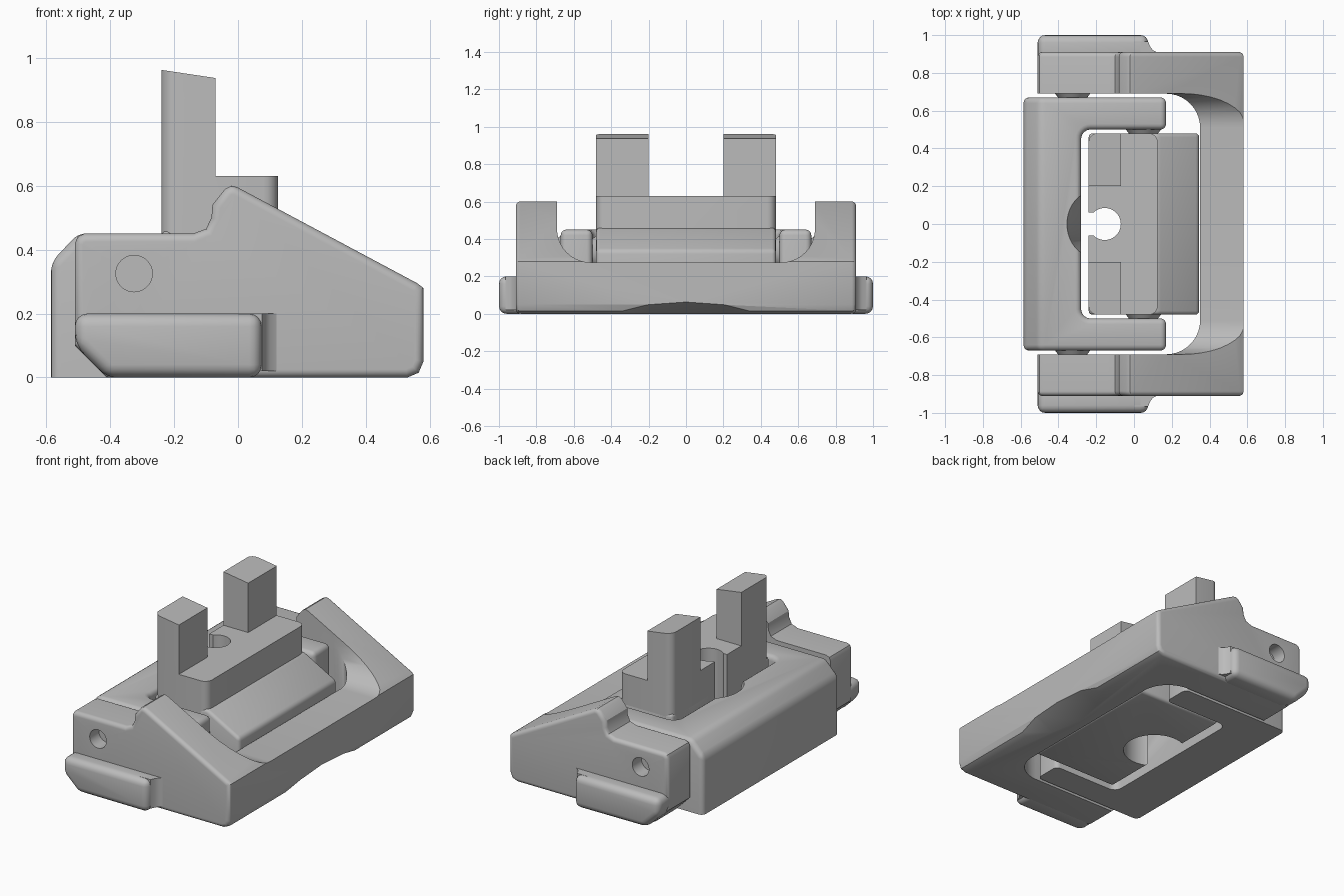
import bpy, bmesh, math
from mathutils import Matrix

if "Cube" in bpy.data.objects:
    bpy.data.objects.remove(bpy.data.objects["Cube"], do_unlink=True)

grey = bpy.data.materials.new("plain_grey")
grey.use_nodes = True
COLOUR = (0.5, 0.5, 0.5, 1)
grey.diffuse_color = COLOUR
grey.node_tree.nodes["Principled BSDF"].inputs["Base Color"].default_value = COLOUR


def make(name, bm):
    bmesh.ops.recalc_face_normals(bm, faces=bm.faces)
    mesh = bpy.data.meshes.new(name)
    bm.to_mesh(mesh)
    bm.free()
    mesh.materials.append(grey)
    ob = bpy.data.objects.new(name, mesh)
    bpy.context.collection.objects.link(ob)
    return ob


def prism(name, points, axis, low, high):
    """Extrude an outline: (x, z) along y, or (x, y) along z."""
    bm = bmesh.new()
    place = (lambda a, b: (a, low, b)) if axis == "y" else (lambda a, b: (a, b, low))
    face = bm.faces.new([bm.verts.new(place(a, b)) for a, b in points])
    new = bmesh.ops.extrude_face_region(bm, geom=[face])["geom"]
    step = (0, high - low, 0) if axis == "y" else (0, 0, high - low)
    bmesh.ops.translate(bm, verts=[v for v in new if isinstance(v, bmesh.types.BMVert)], vec=step)
    return make(name, bm)


def box(name, x, y, z):
    return prism(name, [(x[0], y[0]), (x[1], y[0]), (x[1], y[1]), (x[0], y[1])], "z", *z)


def cone(name, r1, r2, depth, matrix):
    bm = bmesh.new()
    bmesh.ops.create_cone(bm, cap_ends=True, segments=48, radius1=r1, radius2=r2,
                          depth=depth, matrix=matrix)
    return make(name, bm)


def apply(ob, mod):
    bpy.context.view_layer.objects.active = ob
    bpy.ops.object.modifier_apply(modifier=mod.name)


def bevel(ob, width, segments=4, angle=25):
    mod = ob.modifiers.new("round", "BEVEL")
    mod.width, mod.segments = width, segments
    mod.limit_method, mod.angle_limit = "ANGLE", math.radians(angle)
    apply(ob, mod)
    return ob


def round_edges(ob, width, rule, segments=6):
    """Round only the edges whose two end points satisfy the rule."""
    bm = bmesh.new()
    bm.from_mesh(ob.data)
    edges = [e for e in bm.edges if rule(e.verts[0].co, e.verts[1].co)]
    bmesh.ops.bevel(bm, geom=edges, offset=width, segments=segments, profile=0.5, affect="EDGES")
    bm.to_mesh(ob.data)
    bm.free()
    return ob


def cut(ob, cutter):
    mod = ob.modifiers.new("cut", "BOOLEAN")
    mod.operation, mod.solver, mod.object = "DIFFERENCE", "EXACT", cutter
    bpy.context.view_layer.update()
    apply(ob, mod)
    bpy.data.objects.remove(cutter, do_unlink=True)


def smooth(ob):
    bpy.ops.object.select_all(action="DESELECT")
    ob.select_set(True)
    bpy.context.view_layer.objects.active = ob
    bpy.ops.object.shade_smooth_by_angle(angle=math.radians(32))


def upright(a, b):
    return abs(a.z - b.z) > 0.05 and abs(a.x - b.x) + abs(a.y - b.y) < 0.001


def along_y(y, x, z):
    return Matrix.Translation((x, y, z)) @ Matrix.Rotation(math.radians(90), 4, "X")


parts = []

# Outer frame: two wedge arms joined by a low crossbar
frame = prism("outer_frame", [(-0.41, 0), (0.53, 0), (0.565, 0.015), (0.58, 0.05), (0.58, 0.28),
                              (0.56, 0.295), (0, 0.594), (-0.02, 0.6), (-0.04, 0.59),
                              (-0.08, 0.54), (-0.083, 0.5), (-0.1, 0.465), (-0.14, 0.45),
                              (-0.48, 0.45), (-0.501, 0.441), (-0.51, 0.42), (-0.51, 0.1)],
              "y", -0.91, 0.91)
round_edges(frame, 0.025, lambda a, b: abs(a.y - b.y) < 0.001)
opening = box("opening_cutter", (-1, 0.35), (-0.69, 0.69), (-1, 2))
cut(frame, round_edges(opening, 0.18, lambda a, b: upright(a, b) and a.x > 0, 10))
channel = box("channel_cutter", (-1, 1), (-0.69, 0.69), (0.275, 2))
cut(frame, round_edges(channel, 0.18, lambda a, b: abs(a.x - b.x) > 1 and a.z < 1, 10))
tilt = Matrix.Rotation(math.radians(70), 4, "Y")
cut(frame, cone("scoop_cutter", 1.6, 1.6, 3, Matrix.Translation((0.58, 0, -1.64)) @ tilt))
parts.append(frame)

# Middle frame: C-shaped yoke with a chamfered back edge
yoke = prism("middle_yoke", [(-0.585, 0), (0.17, 0), (0.17, 0.45), (-0.5, 0.45), (-0.585, 0.36)],
             "y", -0.67, 0.67)
inside = box("yoke_cutter", (-0.28, 1), (-0.5, 0.5), (-1, 2))
cut(yoke, round_edges(inside, 0.05, lambda a, b: upright(a, b) and a.x < 0))
round_edges(yoke, 0.03, lambda a, b: min(a.z, b.z) > 0.3 or (upright(a, b) and a.x > 0.1)
            or (upright(a, b) and a.x < -0.5), 4)
cut(yoke, cone("relief_cutter", 0.08, 0.2, 0.5, Matrix.Translation((-0.155, 0, 0.2))))
parts.append(yoke)

# Inner block: wedge base and a two-post carrier
wedge = prism("wedge_base", [(-0.24, 0.01), (0.345, 0.01), (0.345, 0.34), (0.125, 0.46), (-0.24, 0.46)],
              "y", -0.48, 0.48)
bevel(wedge, 0.02, 3)
carrier = box("post_carrier", (-0.24, 0.125), (-0.48, 0.48), (0.2, 1.0))
round_edges(carrier, 0.045, upright)
cut(carrier, box("gap_cutter", (-1, 1), (-0.2, 0.2), (0.63, 2)))
cut(carrier, box("step_cutter", (-0.07, 1), (-1, 1), (0.63, 2)))
cut(carrier, prism("slope_cutter", [(-0.4, 0.986), (0.3, 0.881), (0.3, 2), (-0.4, 2)], "y", -1, 1))
for part in (wedge, carrier):
    cut(part, cone("bore_cutter", 0.085, 0.085, 3, Matrix.Translation((-0.155, 0, 0))))
    cut(part, box("slot_cutter", (-0.4, -0.2), (-0.06, 0.06), (-1, 2)))
    cut(part, cone("counterbore_cutter", 0.18, 0.18, 0.5, Matrix.Translation((-0.155, 0, 0))))
parts += [wedge, carrier]

for side, s in (("right", -1), ("left", 1)):
    # Pin sockets through the arms
    cut(frame, cone("socket_cutter", 0.057, 0.057, 0.16, along_y(0.9 * s, -0.325, 0.325)))
    # Clamping rail on the outside of each arm
    y0, y1 = sorted((0.85 * s, 1.0 * s))
    rail = prism(side + "_rail", [(-0.41, 0), (0.075, 0), (0.075, 0.2), (-0.51, 0.2), (-0.51, 0.1)],
                 "y", y0, y1)
    parts.append(bevel(rail, 0.04))
    y0, y1 = sorted((0.9 * s, 0.95 * s))
    blend = prism(side + "_rail_blend", [(0, 0.9 * s), (0.13, 0.905 * s), (0.1, 0.92 * s),
                                        (0.085, 0.94 * s), (0.075, 0.965 * s), (0, 0.965 * s)],
                  "z", 0.02, 0.2)
    parts.append(blend)
    # Conical pivots between the nested frames
    for label, x, y in (("outer", -0.325, 0.68), ("inner", 0.05, 0.49)):
        pivot = cone(f"{side}_{label}_pivot", 0.1, 0.07, 0.04, along_y(y * s, x, 0.325))
        parts.append(pivot)

for part in parts:
    smooth(part)
